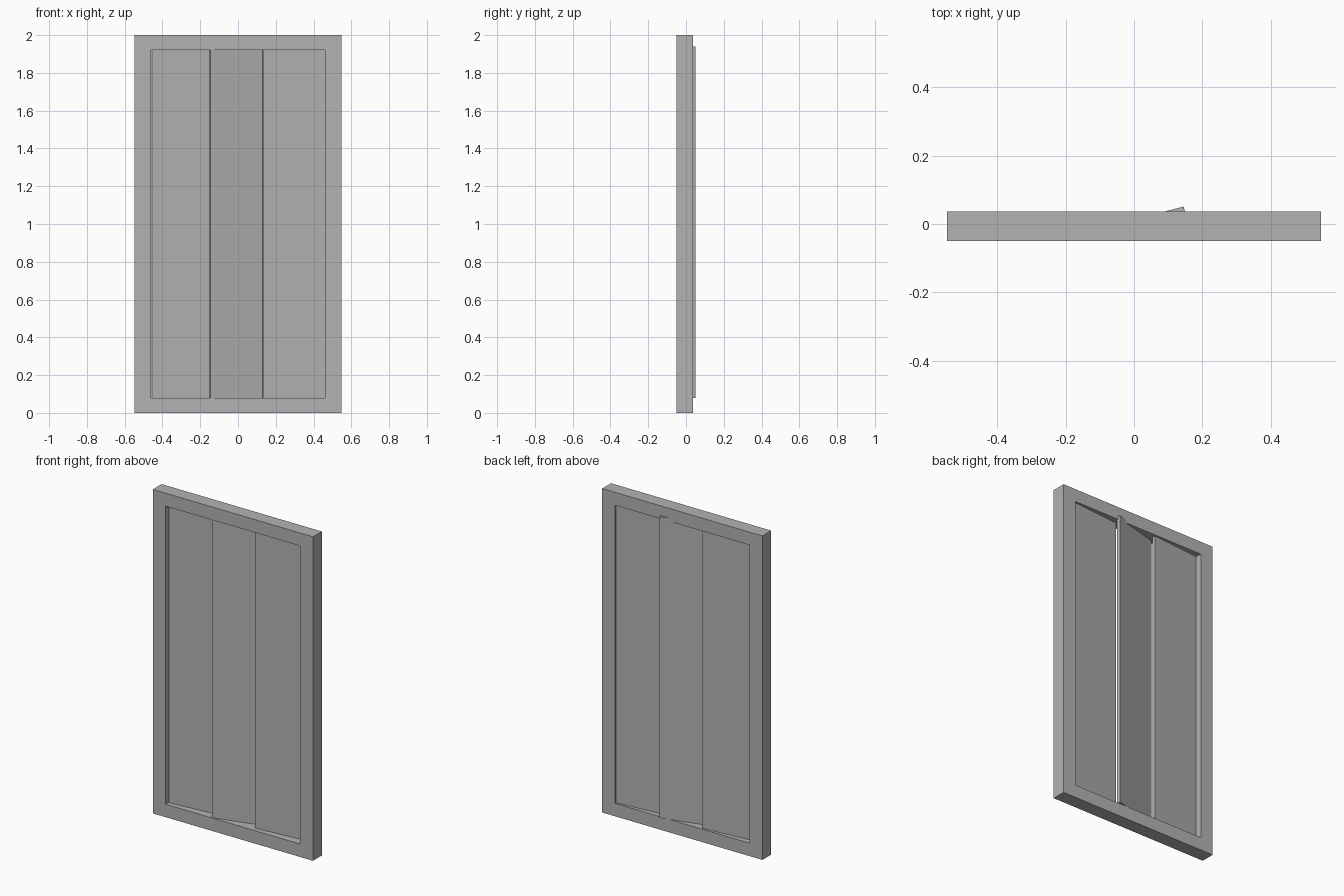
import bpy, bmesh, math
from mathutils import Matrix

if "Cube" in bpy.data.objects:
    bpy.data.objects.remove(bpy.data.objects["Cube"], do_unlink=True)

grey = bpy.data.materials.new("plain_grey")
grey.use_nodes = True
colour = (0.45, 0.45, 0.45, 1.0)
grey.diffuse_color = colour
grey.node_tree.nodes["Principled BSDF"].inputs["Base Color"].default_value = colour


def add_object(name, bm):
    bmesh.ops.recalc_face_normals(bm, faces=bm.faces)
    mesh = bpy.data.meshes.new(name)
    bm.to_mesh(mesh)
    bm.free()
    mesh.materials.append(grey)
    obj = bpy.data.objects.new(name, mesh)
    bpy.context.collection.objects.link(obj)
    return obj


def rectangle(bm, half_width, bottom, top, y):
    corners = [(-half_width, bottom), (half_width, bottom),
               (half_width, top), (-half_width, top)]
    return [bm.verts.new((x, y, z)) for x, z in corners]


# Surrounding frame: a closed rectangular ring
FRONT, BACK = -0.05, 0.036
bm = bmesh.new()
loops = [rectangle(bm, 0.547, 0, 2, FRONT), rectangle(bm, 0.46, 0.08, 1.92, FRONT),
         rectangle(bm, 0.46, 0.08, 1.92, BACK), rectangle(bm, 0.547, 0, 2, BACK)]
for a, b in zip(loops, loops[1:] + loops[:1]):
    for i in range(4):
        j = (i + 1) % 4
        bm.faces.new((a[i], a[j], b[j], b[i]))
add_object("frame", bm)


# Upright boards, each turned about its own vertical axis
def board(name, x, width, angle, bottom=0.08, top=1.94, thickness=0.02):
    bm = bmesh.new()
    bmesh.ops.create_cube(bm, size=1)
    bmesh.ops.scale(bm, vec=(width, thickness, top - bottom), verts=bm.verts)
    obj = add_object(name, bm)
    obj.matrix_world = (Matrix.Translation((x, 0.002, (bottom + top) / 2))
                        @ Matrix.Rotation(math.radians(angle), 4, "Z"))


board("right_board", -0.294, 0.327, 5)
board("middle_board", 0, 0.306, 15)
board("left_board", 0.296, 0.33, 5)
